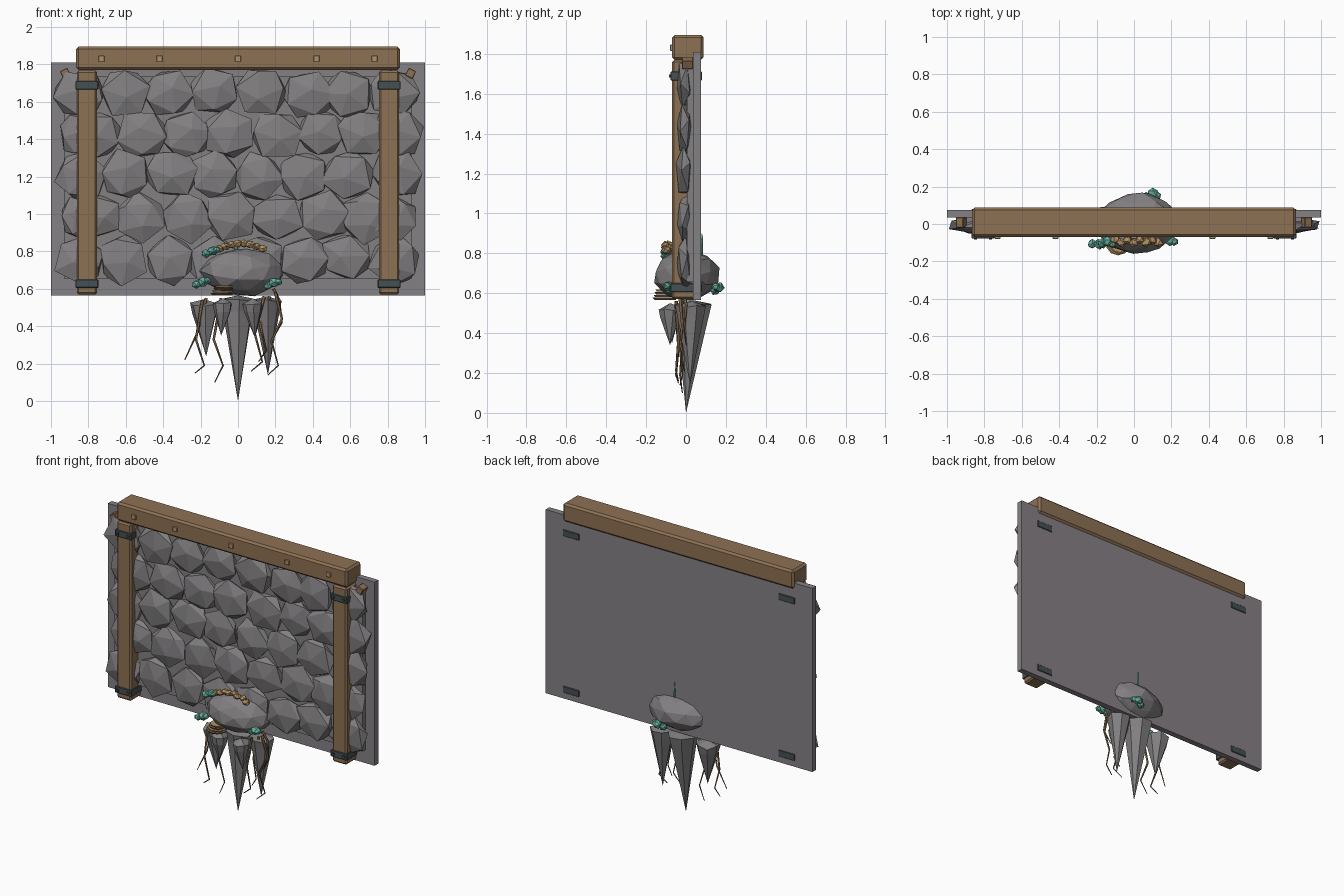
import bpy, bmesh, math, random
from mathutils import Vector, Matrix

if "Cube" in bpy.data.objects:
    bpy.data.objects.remove(bpy.data.objects["Cube"])

random.seed(7)


def material(name, rgb):
    m = bpy.data.materials.new(name)
    m.diffuse_color = (*rgb, 1)
    m.use_nodes = True
    m.node_tree.nodes["Principled BSDF"].inputs["Base Color"].default_value = m.diffuse_color
    return m


STONE = material("grey stone", (0.225, 0.215, 0.222))
PANEL = material("panel grey", (0.235, 0.218, 0.235))
WOOD = material("brown wood", (0.27, 0.165, 0.088))
PEG = material("pale wood", (0.42, 0.28, 0.15))
IRON = material("dark iron", (0.06, 0.08, 0.085))
TEAL = material("teal crystal", (0.13, 0.42, 0.34))
TAN = material("tan fungus", (0.46, 0.29, 0.13))
ROOT = material("root brown", (0.21, 0.125, 0.06))


def finish(name, bm, mat):
    me = bpy.data.meshes.new(name)
    bmesh.ops.recalc_face_normals(bm, faces=bm.faces)
    bm.to_mesh(me)
    bm.free()
    me.materials.append(mat)
    ob = bpy.data.objects.new(name, me)
    bpy.context.collection.objects.link(ob)
    return ob


def box(name, lo, hi, mat, bevel=0.0, turn=0.0):
    lo, hi = Vector(lo), Vector(hi)
    bm = bmesh.new()
    bmesh.ops.create_cube(bm, size=1)
    bmesh.ops.scale(bm, vec=hi - lo, verts=bm.verts)
    if bevel:
        bmesh.ops.bevel(bm, geom=bm.edges[:], offset=bevel, segments=1, affect='EDGES')
    bmesh.ops.transform(bm, matrix=Matrix.Translation((lo + hi) / 2) @ Matrix.Rotation(turn, 4, 'Y'),
                        verts=bm.verts)
    return finish(name, bm, mat)


def add_rock(bm, centre, size, jitter=0.1, detail=1):
    """Faceted lump with one corner facing the front."""
    verts = bmesh.ops.create_icosphere(bm, subdivisions=detail, radius=1)["verts"]
    rot = (Matrix.Rotation(random.uniform(0, 6.28), 3, 'Y')
           @ Matrix.Rotation(random.uniform(-0.3, 0.3), 3, 'Z')
           @ Matrix.Rotation(math.pi / 2 + random.uniform(-0.3, 0.3), 3, 'X'))
    for v in verts:
        p = rot @ v.co * random.uniform(1 - jitter, 1 + jitter)
        v.co = Vector(centre) + Vector(p[i] * size[i] for i in range(3))


def rocks(name, items, mat, jitter=0.1, detail=1):
    bm = bmesh.new()
    for centre, size in items:
        add_rock(bm, centre, size, jitter, detail)
    return finish(name, bm, mat)


# Backing panel and mortar slab
box("back_panel", (-1, 0.035, 0.565), (1, 0.075, 1.81), PANEL)
box("mortar_slab", (-0.93, 0.005, 0.655), (0.93, 0.037, 1.735), STONE)

# Rough stone courses, every other one shifted
stones = []
for row in range(5):
    z = 1.65 - row * 0.222
    shift = 0.0 if row % 2 == 0 else 0.085
    for col in range(8):
        x = -0.84 + col * 0.24 + shift
        x = min(x, 0.84) + random.uniform(-0.015, 0.015)
        stones.append(((x, -0.006, z + random.uniform(-0.012, 0.012)),
                       (random.uniform(0.142, 0.158), 0.044, random.uniform(0.132, 0.148))))
    if shift:
        stones.append(((-0.87, -0.003, z), (0.085, 0.04, 0.125)))
rocks("wall_stones", stones, STONE, 0.08)

# Top beam with square pegs
box("top_beam", (-0.865, -0.07, 1.77), (0.865, 0.088, 1.895), WOOD, 0.013)
for x in (-0.73, -0.42, 0, 0.42, 0.73):
    box("beam_peg", (x - 0.016, -0.079, 1.815), (x + 0.016, -0.06, 1.847), PEG, 0.002)

# Side posts, iron straps, bolts and corner pegs
for s in (-1, 1):
    c = s * 0.808
    box("side_post", (c - 0.054, -0.07, 0.57), (c + 0.054, 0.0745, 1.768), WOOD, 0.01)
    for z in (0.628, 1.689):
        box("iron_strap", (c - 0.061, -0.077, z - 0.022), (c + 0.061, 0.08, z + 0.022), IRON, 0.003)
        for dx in (-0.04, 0.04):
            box("strap_bolt", (c + dx - 0.008, -0.084, z - 0.008),
                (c + dx + 0.008, -0.07, z + 0.008), IRON)
    box("corner_peg", (s * 0.923 - 0.022, -0.02, 1.73), (s * 0.923 + 0.022, 0.036, 1.775),
        WOOD, 0.003, s * 0.45)

# Boulder under the wall
rocks("boulder", [((0.02, 0.005, 0.69), (0.228, 0.166, 0.128))], STONE, 0.06, 2)

# Crystal clusters and a thin crystal spike
clusters = []
for x, y, z in ((-0.15, -0.1, 0.795), (-0.2, -0.1, 0.63), (0.18, -0.09, 0.625), (0.09, 0.15, 0.62)):
    for dx, dz, r in ((-0.022, -0.006, 0.026), (0.012, 0.008, 0.03), (0.036, 0.012, 0.022)):
        clusters.append(((x + dx, y + random.uniform(-0.012, 0.012), z + dz), (r, r, r * 0.95)))
rocks("crystal_cluster", clusters, TEAL)
rocks("crystal_spike", [((0.03, 0.08, 0.83), (0.006, 0.006, 0.075))], TEAL)

# Row of fungus caps along the boulder
rocks("fungus_caps", [((-0.10 + i * 0.033, -0.085 - 0.015 * (i % 2), 0.815 + 0.028 * math.sin(i / 7 * math.pi)),
                       (0.027, 0.025, 0.022)) for i in range(8)], TAN)

# Stacked bracket fungus
for i in range(4):
    bm = bmesh.new()
    r = 0.066 - i * 0.005
    bmesh.ops.create_cone(bm, cap_ends=True, segments=10, radius1=r * 0.85, radius2=r, depth=0.011,
                          matrix=Matrix.Translation((-0.085 + i * 0.003, -0.105, 0.572 + i * 0.014))
                          @ Matrix.Diagonal((1, 0.95, 1, 1)))
    finish("bracket_fungus", bm, TAN if i % 2 else ROOT)


# Hanging stone spikes: low crown, ragged rim, long point
def spike(x, y, top, r, tip):
    bm = bmesh.new()
    n = 7
    crown = bm.verts.new((x, y, top))
    point = bm.verts.new(tip)
    rim, waist = [], []
    for i in range(n):
        a = 2 * math.pi * i / n + 0.3
        k = r * random.uniform(0.92, 1.08)
        d = Vector((math.cos(a), math.sin(a), 0))
        rz = top - 0.025 + random.uniform(-0.012, 0.008)
        rim.append(bm.verts.new(Vector((x, y, rz)) + d * k))
        low = Vector((x, y, top - 0.07)).lerp(Vector(tip), 0.03)
        waist.append(bm.verts.new(low + d * k * 0.85))
    for i in range(n):
        j = (i + 1) % n
        bm.faces.new((crown, rim[i], rim[j]))
        bm.faces.new((rim[i], waist[i], waist[j], rim[j]))
        bm.faces.new((waist[i], point, waist[j]))
    finish("hanging_spike", bm, STONE)


for args in ((0, 0.035, 0.565, 0.098, (0, 0, 0)),
             (-0.18, 0.02, 0.545, 0.082, (-0.17, 0.01, 0.24)),
             (0.155, 0.03, 0.56, 0.08, (0.16, 0.02, 0.14)),
             (0.08, -0.08, 0.55, 0.055, (0.09, -0.08, 0.34)),
             (-0.08, -0.075, 0.55, 0.052, (-0.09, -0.07, 0.35))):
    spike(*args)

# Bent dangling roots
ROOTS = [
    (-0.03, (-0.17, 0.55), (-0.22, 0.36), (-0.285, 0.22)),
    (-0.05, (-0.19, 0.54), (-0.225, 0.33), (-0.18, 0.19), (-0.23, 0.15)),
    (-0.03, (-0.09, 0.55), (-0.13, 0.33), (-0.08, 0.19), (-0.125, 0.10)),
    (-0.05, (0.14, 0.56), (0.09, 0.36), (0.13, 0.21), (0.07, 0.16)),
    (-0.02, (0.17, 0.56), (0.12, 0.40), (0.15, 0.27), (0.11, 0.21)),
    (-0.03, (0.20, 0.58), (0.235, 0.44), (0.18, 0.32), (0.215, 0.19), (0.16, 0.14)),
    (-0.01, (0.19, 0.60), (0.22, 0.54), (0.235, 0.42), (0.19, 0.34)),
]
for y, *pts in ROOTS:
    cu = bpy.data.curves.new("dangling_root", 'CURVE')
    cu.dimensions = '3D'
    cu.bevel_depth = 0.009
    cu.bevel_resolution = 0
    cu.use_fill_caps = True
    sp = cu.splines.new('POLY')
    sp.points.add(len(pts) - 1)
    for i, (x, z) in enumerate(pts):
        sp.points[i].co = (x, y + (0.012 if i % 2 else 0), z, 1)
        sp.points[i].radius = 1 - 0.7 * i / (len(pts) - 1)
    cu.materials.append(ROOT)
    bpy.context.collection.objects.link(bpy.data.objects.new("dangling_root", cu))
